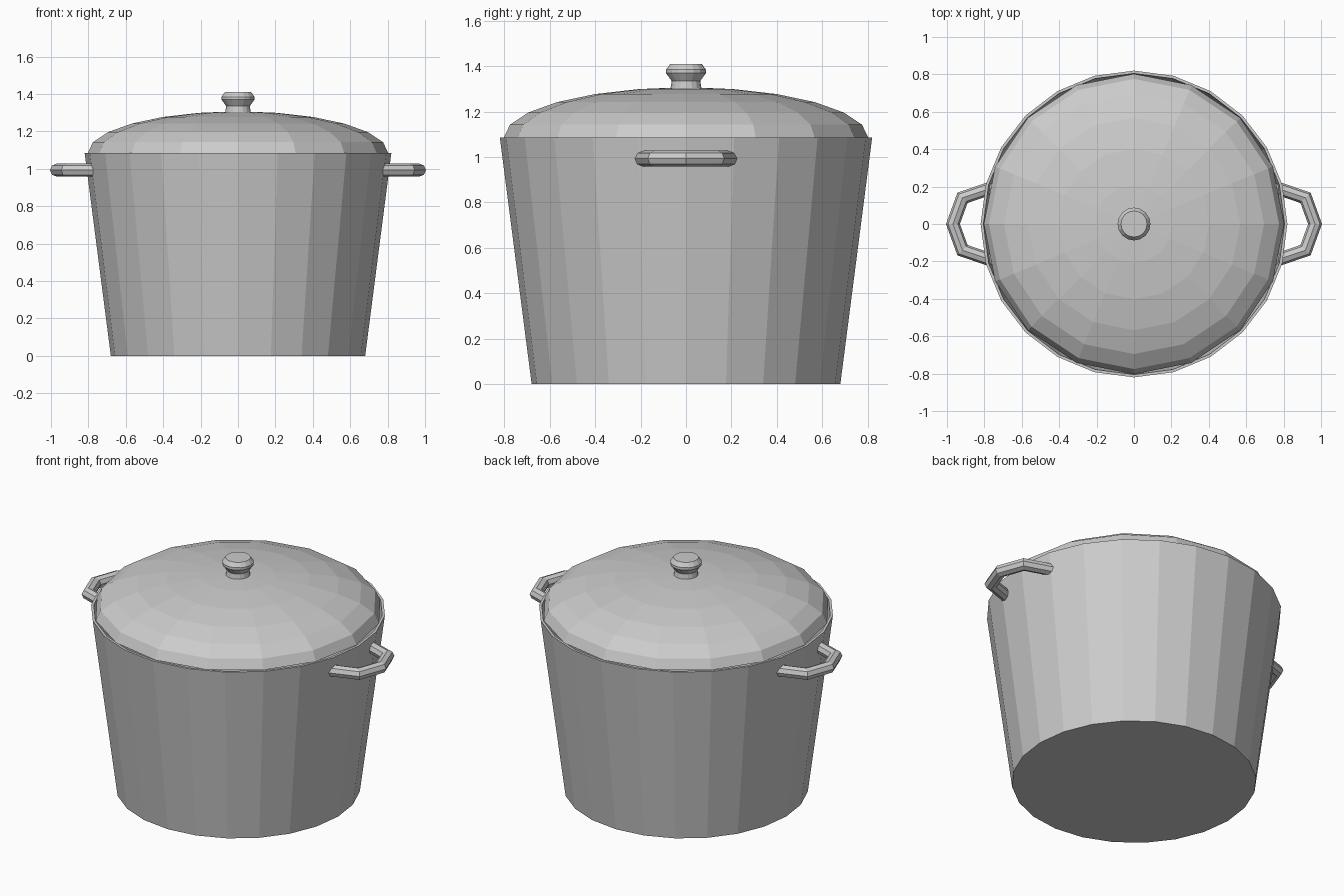
import bpy, bmesh
from math import sin, cos, pi, radians
from mathutils import Vector

if "Cube" in bpy.data.objects:
    bpy.data.objects.remove(bpy.data.objects["Cube"])


def make_object(name, bm):
    bmesh.ops.recalc_face_normals(bm, faces=bm.faces)
    mesh = bpy.data.meshes.new(name)
    bm.to_mesh(mesh)
    bm.free()
    obj = bpy.data.objects.new(name, mesh)
    bpy.context.collection.objects.link(obj)
    return obj


def bridge(bm, rings):
    for a, b in zip(rings, rings[1:]):
        n = len(a)
        for i in range(n):
            j = (i + 1) % n
            bm.faces.new((a[i], a[j], b[j], b[i]))
    bm.faces.new(rings[0])
    bm.faces.new(rings[-1])


def lathe(name, profile, sides):
    """Revolve (radius, z) points around z and cap both ends."""
    bm = bmesh.new()
    rings = [[bm.verts.new((r * cos(2 * pi * i / sides), r * sin(2 * pi * i / sides), z))
              for i in range(sides)] for r, z in profile]
    bridge(bm, rings)
    return make_object(name, bm)


def tube(name, path, radius, sides):
    """Sweep a polygon along a flat path with mitred corners."""
    bm = bmesh.new()
    pts = [Vector(p) for p in path]
    rings = []
    for k, p in enumerate(pts):
        before = (p - pts[max(k - 1, 0)]).normalized()
        after = (pts[min(k + 1, len(pts) - 1)] - p).normalized()
        tangent = (before + after).normalized()
        side = Vector((tangent.y, -tangent.x, 0))
        half = max(before.dot(tangent), after.dot(tangent)) if 0 < k < len(pts) - 1 else 1
        rings.append([bm.verts.new(p + side * (radius / half * cos(2 * pi * i / sides))
                                   + Vector((0, 0, radius * sin(2 * pi * i / sides))))
                      for i in range(sides)])
    bridge(bm, rings)
    return make_object(name, bm)


# Tapered pot with a thin wall
lathe("pot_body", [(0.68, 0), (0.82, 1.085), (0.805, 1.085), (0.667, 0.02)], 24)

# Domed lid: flattened half sphere
dome = [(0.803 * cos(radians(a)), 1.085 + 0.222 * sin(radians(a))) for a in range(0, 90, 15)]
lathe("lid", dome + [(0.02, 1.307)], 16)

# Knob
lathe("lid_knob", [(0.07, 1.29), (0.063, 1.335), (0.088, 1.37), (0.088, 1.385), (0.07, 1.41)], 16)

# Side handles
for name, s in (("handle_right", 1), ("handle_left", -1)):
    path = [(0.755, -0.195), (0.917, -0.14), (0.968, 0), (0.917, 0.14), (0.755, 0.195)]
    tube(name, [(s * x, y, 0.993) for x, y in path], 0.035, 8)
